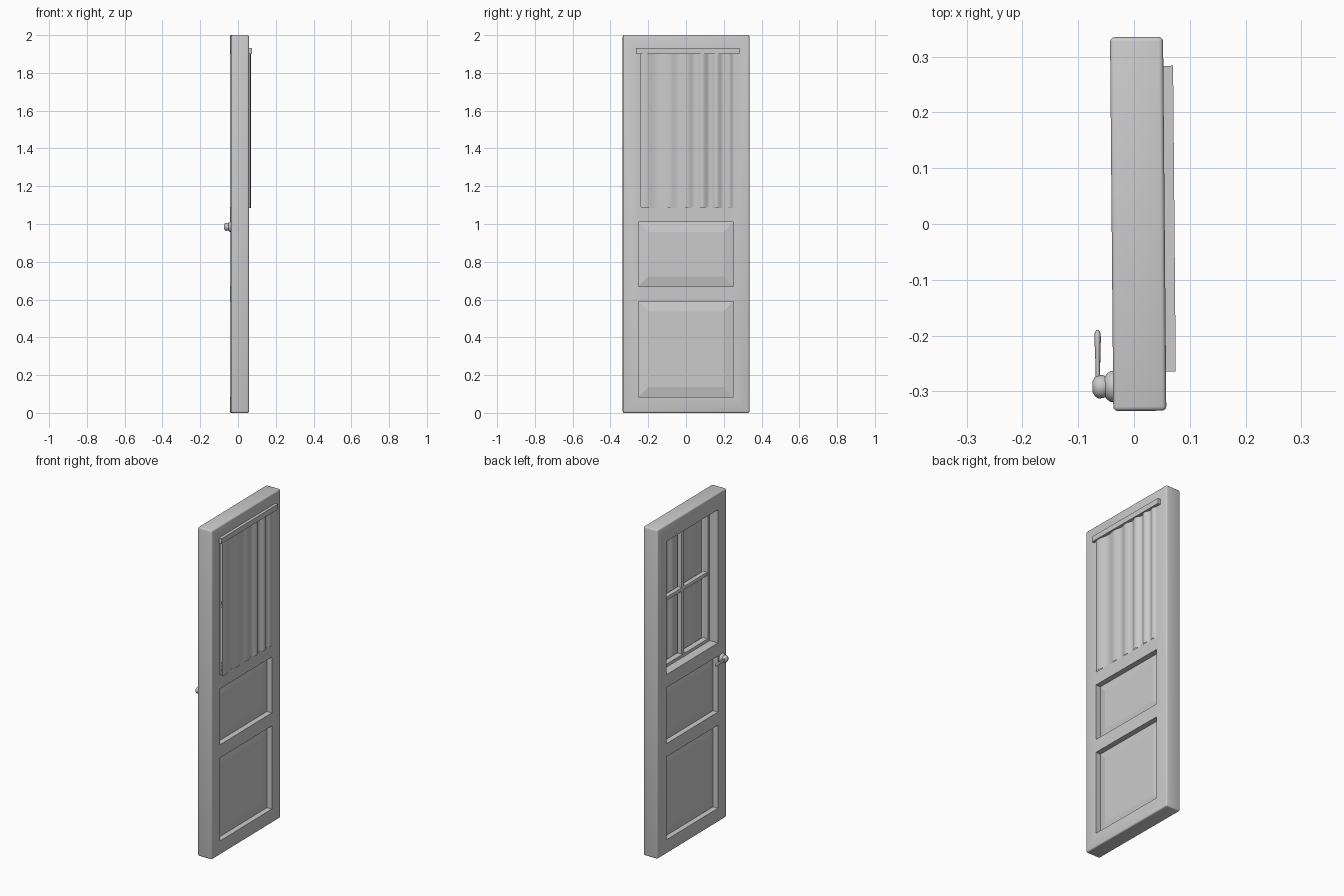
import bpy, bmesh, math
from mathutils import Matrix

if "Cube" in bpy.data.objects:
    bpy.data.objects.remove(bpy.data.objects["Cube"])

CX = 0.0075          # middle of the door thickness
parts = []


def add(name, bm):
    bmesh.ops.recalc_face_normals(bm, faces=bm.faces)
    me = bpy.data.meshes.new(name)
    bm.to_mesh(me)
    bm.free()
    ob = bpy.data.objects.new(name, me)
    bpy.context.collection.objects.link(ob)
    parts.append(ob)
    return ob


def box(name, x0, x1, y0, y1, z0, z1, bevel=0.0, segs=2):
    bm = bmesh.new()
    bmesh.ops.create_cube(bm, size=1)
    for v in bm.verts:
        v.co.x = (x0 + x1) / 2 + v.co.x * (x1 - x0)
        v.co.y = (y0 + y1) / 2 + v.co.y * (y1 - y0)
        v.co.z = (z0 + z1) / 2 + v.co.z * (z1 - z0)
    if bevel:
        bmesh.ops.bevel(bm, geom=bm.edges[:], offset=bevel, segments=segs,
                        profile=0.5, affect='EDGES')
    return add(name, bm)


def loft(name, rings):
    bm = bmesh.new()
    loops = [[bm.verts.new(p) for p in r] for r in rings]
    n = len(loops[0])
    for a, b in zip(loops, loops[1:]):
        for i in range(n):
            j = (i + 1) % n
            bm.faces.new((a[i], a[j], b[j], b[i]))
    bm.faces.new(loops[0])
    bm.faces.new(loops[-1])
    return add(name, bm)


def smooth(ob, angle=40):
    bpy.ops.object.select_all(action='DESELECT')
    ob.select_set(True)
    bpy.context.view_layer.objects.active = ob
    bpy.ops.object.shade_smooth_by_angle(angle=math.radians(angle))


# door slab with three openings
Y0, Y1 = -0.253, 0.25
slab = box("door_slab", -0.04, 0.055, -0.335, 0.335, 0, 2, 0.008, 3)
openings = [(0.085, 0.59), (0.67, 1.01), (1.09, 1.90)]
for z0, z1 in openings:
    cutter = box("opening_cutter", -0.2, 0.2, Y0, Y1, z0, z1)
    parts.remove(cutter)
    cutter.hide_render = True
    mod = slab.modifiers.new("opening", 'BOOLEAN')
    mod.object, mod.operation, mod.solver = cutter, 'DIFFERENCE', 'EXACT'
    bpy.context.view_layer.objects.active = slab
    bpy.ops.object.modifier_apply(modifier=mod.name)
    bpy.data.objects.remove(cutter)
smooth(slab, 35)

# raised panels, recessed on both faces
for name, (z0, z1) in zip(("lower_panel", "upper_panel"), openings):
    rings = []
    for x, inset in ((-0.025, 0.052), (-0.015, 0), (0.015, 0), (0.025, 0.052)):
        a, b, c, d = Y0 + inset, Y1 - inset, z0 + inset, z1 - inset
        rings.append([(CX + x, a, c), (CX + x, b, c), (CX + x, b, d), (CX + x, a, d)])
    loft(name, rings)

# window: stepped inner frame and crossed glazing bars
W0, W1 = openings[2]
s = 0.018
for name, a, b, c, d in (("window_stop_left", Y0, Y0 + s, W0, W1),
                         ("window_stop_right", Y1 - s, Y1, W0, W1),
                         ("window_stop_bottom", Y0, Y1, W0, W0 + s),
                         ("window_stop_top", Y0, Y1, W1 - s, W1)):
    box(name, 0.015, 0.05, a, b, c, d)
box("glazing_bar_vertical", 0.02, 0.05, -0.012, 0.012, W0, W1, 0.005)
box("glazing_bar_horizontal", 0.02, 0.05, Y0, Y1, 1.488, 1.512, 0.005)

# curtain rail
box("curtain_rail", 0.052, 0.0725, -0.265, 0.283, 1.90, 1.932)

# pleated curtain
bm = bmesh.new()
N = 96
rows = []
for z in (1.085, 1.91):
    row = []
    for i in range(N + 1):
        t = i / N
        y = -0.245 + 0.505 * t
        wave = math.sin(2 * math.pi * (3.2 * t + 2.6 * t * t)) + 0.35 * math.sin(31 * t + 1)
        row.append(bm.verts.new((0.059 + 0.0065 * wave, y, z)))
    rows.append(row)
for i in range(N):
    bm.faces.new((rows[0][i], rows[0][i + 1], rows[1][i + 1], rows[1][i]))
curtain = add("curtain", bm)
smooth(curtain, 60)

# handle rose and hub, turned about x
profile = [(-0.036, 0.028), (-0.044, 0.028), (-0.050, 0.024), (-0.054, 0.019),
           (-0.058, 0.0205), (-0.067, 0.021), (-0.073, 0.017), (-0.077, 0.009)]
HY, HZ = -0.291, 0.985
rose = loft("handle_hub", [[(x, HY + r * math.cos(a), HZ + r * math.sin(a))
                            for a in (2 * math.pi * k / 32 for k in range(32))]
                           for x, r in profile])
smooth(rose)

# lever, swelling slightly towards the tip
lever = loft("handle_lever", [[(-0.067 + w * math.cos(a), y, HZ + h * math.sin(a))
                               for a in (2 * math.pi * k / 20 for k in range(20))]
                              for y, w, h in ((-0.29, 0.004, 0.010), (-0.26, 0.004, 0.009),
                                              (-0.225, 0.005, 0.010), (-0.203, 0.006, 0.011),
                                              (-0.194, 0.005, 0.009), (-0.189, 0.002, 0.004))])
smooth(lever)

# whole door stands turned by half a degree
for ob in parts:
    ob.matrix_world = Matrix.Rotation(math.radians(0.5), 4, 'Z') @ ob.matrix_world
